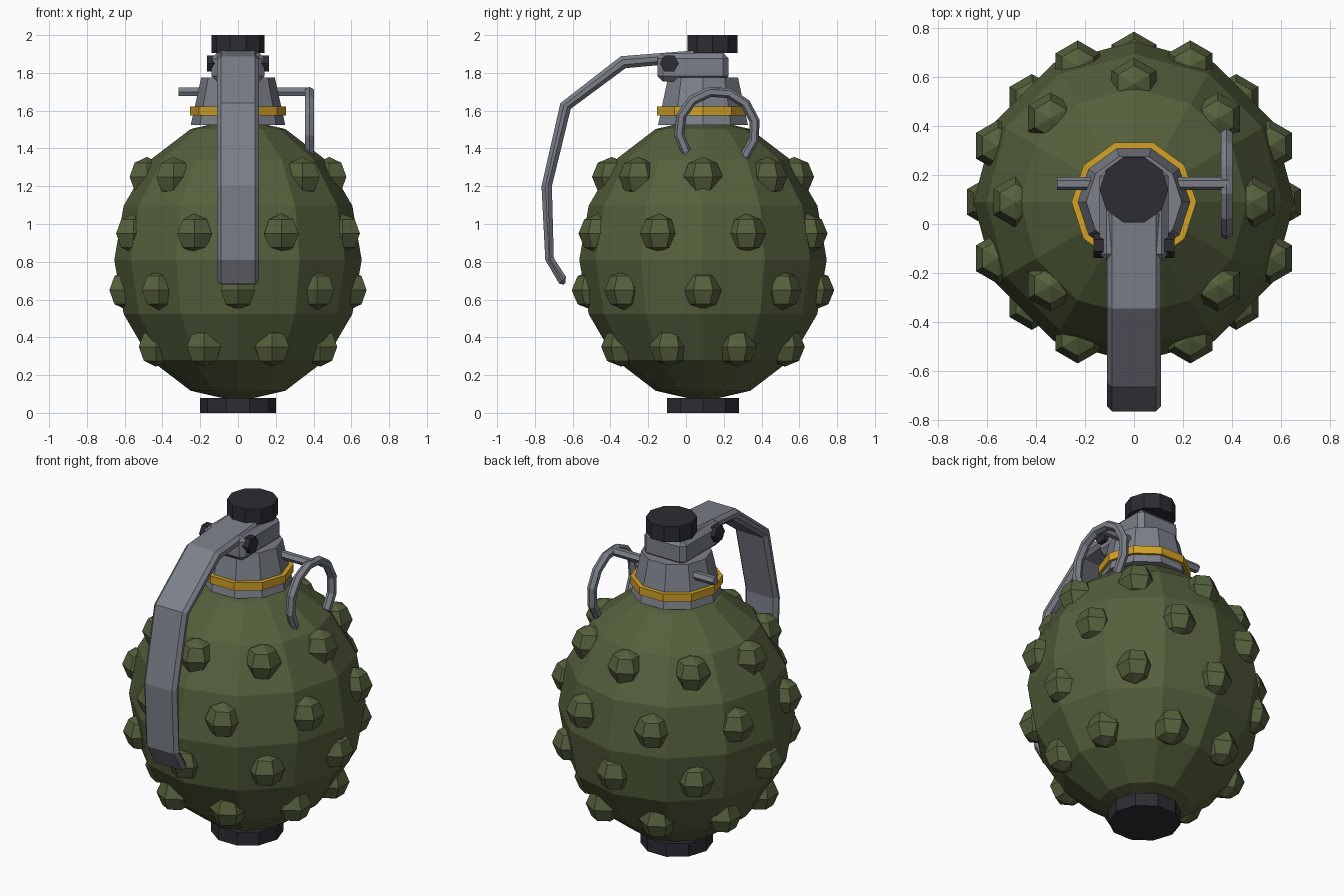
import bpy, bmesh, math
from mathutils import Matrix, Vector

cube = bpy.data.objects.get("Cube")
if cube:
    bpy.data.objects.remove(cube)

AXIS_Y = 0.09          # the body sits behind the lever


def material(name, rgb):
    m = bpy.data.materials.new(name)
    m.use_nodes = True
    m.diffuse_color = (*rgb, 1)
    m.node_tree.nodes["Principled BSDF"].inputs["Base Color"].default_value = (*rgb, 1)
    return m


green = material("olive green", (0.09, 0.118, 0.046))
steel = material("grey steel", (0.20, 0.217, 0.25))
dark = material("dark metal", (0.026, 0.025, 0.032))
gold = material("golden yellow", (0.65, 0.36, 0.02))


def finish(name, bm, mat):
    bmesh.ops.recalc_face_normals(bm, faces=bm.faces)
    mesh = bpy.data.meshes.new(name)
    bm.to_mesh(mesh)
    bm.free()
    mesh.materials.append(mat)
    obj = bpy.data.objects.new(name, mesh)
    bpy.context.collection.objects.link(obj)
    return obj


def bevel(obj, width):
    mod = obj.modifiers.new("bevel", 'BEVEL')
    mod.width = width
    mod.segments = 1
    mod.limit_method = 'ANGLE'
    mod.angle_limit = math.radians(60)


def lathe(name, profile, sides, y, mat):
    """Turned solid from (radius, z) pairs, with a corner on +x."""
    bm = bmesh.new()
    rings = [[bm.verts.new((r * math.cos(math.tau * i / sides),
                            y + r * math.sin(math.tau * i / sides), z))
              for i in range(sides)] for r, z in profile]
    for a, b in zip(rings, rings[1:]):
        for i in range(sides):
            j = (i + 1) % sides
            bm.faces.new((a[i], a[j], b[j], b[i]))
    bm.faces.new(rings[0][::-1])
    bm.faces.new(rings[-1])
    return finish(name, bm, mat)


def rod(name, x0, x1, y, z, radius, sides, mat):
    """Straight bar along x."""
    bm = bmesh.new()
    place = Matrix.Translation(((x0 + x1) / 2, y, z)) @ Matrix.Rotation(math.pi / 2, 4, 'Y')
    bmesh.ops.create_cone(bm, cap_ends=True, segments=sides, radius1=radius,
                          radius2=radius, depth=x1 - x0, matrix=place)
    return finish(name, bm, mat)


# Faceted body
bm = bmesh.new()
bmesh.ops.create_uvsphere(bm, u_segments=12, v_segments=8, radius=1,
                          matrix=Matrix.Translation((0, AXIS_Y, 0.81))
                          @ Matrix.Diagonal((0.655, 0.655, 0.75, 1)))
finish("body", bm, green)

# Rows of grip studs, every other row turned by half a step
bm = bmesh.new()
for row, (z, reach) in enumerate([(1.25, 0.483), (0.95, 0.60), (0.65, 0.59), (0.35, 0.47)]):
    for k in range(8):
        a = math.tau * (k + 0.5 * (row % 2)) / 8
        bmesh.ops.create_uvsphere(
            bm, u_segments=6, v_segments=4, radius=0.105,
            matrix=Matrix.Translation((reach * math.cos(a), AXIS_Y + reach * math.sin(a), z)))
finish("grip_studs", bm, green)

# Base, neck, collar and cap
lathe("base_plug", [(0.2, 0), (0.2, 0.08)], 10, AXIS_Y, dark)
lathe("neck", [(0.25, 1.525), (0.195, 1.775)], 10, AXIS_Y, steel)
lathe("collar_band", [(0.255, 1.575), (0.255, 1.622)], 10, AXIS_Y, gold)
lathe("top_cap", [(0.14, 1.905), (0.14, 2.0)], 10, 0.14, dark)

# Fuse block under the cap
bm = bmesh.new()
bmesh.ops.create_cube(bm, size=1, matrix=Matrix.Translation((0, 0.037, 1.83))
                      @ Matrix.Diagonal((0.28, 0.375, 0.15, 1)))
bevel(finish("fuse_block", bm, steel), 0.028)

# Bent safety lever: side outline extruded across x
outer = [(0.06, 1.92), (-0.345, 1.888), (-0.665, 1.64), (-0.765, 1.2), (-0.745, 0.81), (-0.66, 0.665)]
inner = [(0.06, 1.86), (-0.32, 1.825), (-0.61, 1.61), (-0.71, 1.2), (-0.70, 0.82), (-0.625, 0.705)]
bm = bmesh.new()
sections = []
for (yo, zo), (yi, zi) in zip(outer, inner):
    sections.append([bm.verts.new(p) for p in
                     ((-0.11, yo, zo), (0.11, yo, zo), (0.11, yi, zi), (-0.11, yi, zi))])
for a, b in zip(sections, sections[1:]):
    for i in range(4):
        j = (i + 1) % 4
        bm.faces.new((a[i], a[j], b[j], b[i]))
bm.faces.new(sections[0])
bm.faces.new(sections[-1][::-1])
bevel(finish("safety_lever", bm, steel), 0.02)

# Hinge pin ends on both sides of the lever
for side, x0, x1 in (("left", 0.105, 0.165), ("right", -0.165, -0.105)):
    rod(side + "_hinge_pin", x0, x1, -0.088, 1.85, 0.05, 6, dark)

# Pull pin and its open ring
rod("pull_pin", -0.315, 0.385, 0.165, 1.70, 0.026, 6, steel)
bm = bmesh.new()
loops = []
STEPS = 9
for s in range(STEPS + 1):
    a = math.radians(-45 + 262 * s / STEPS)
    out = Vector((0, math.cos(a), math.sin(a)))
    centre = Vector((0.378, 0.165, 1.5)) + out * 0.203
    loops.append([bm.verts.new(centre + 0.027 * (math.cos(t) * out + Vector((math.sin(t), 0, 0))))
                  for t in (math.tau * k / 6 for k in range(6))])
for a, b in zip(loops, loops[1:]):
    for i in range(6):
        j = (i + 1) % 6
        bm.faces.new((a[i], a[j], b[j], b[i]))
bm.faces.new(loops[0])
bm.faces.new(loops[-1][::-1])
finish("pull_ring", bm, steel)
